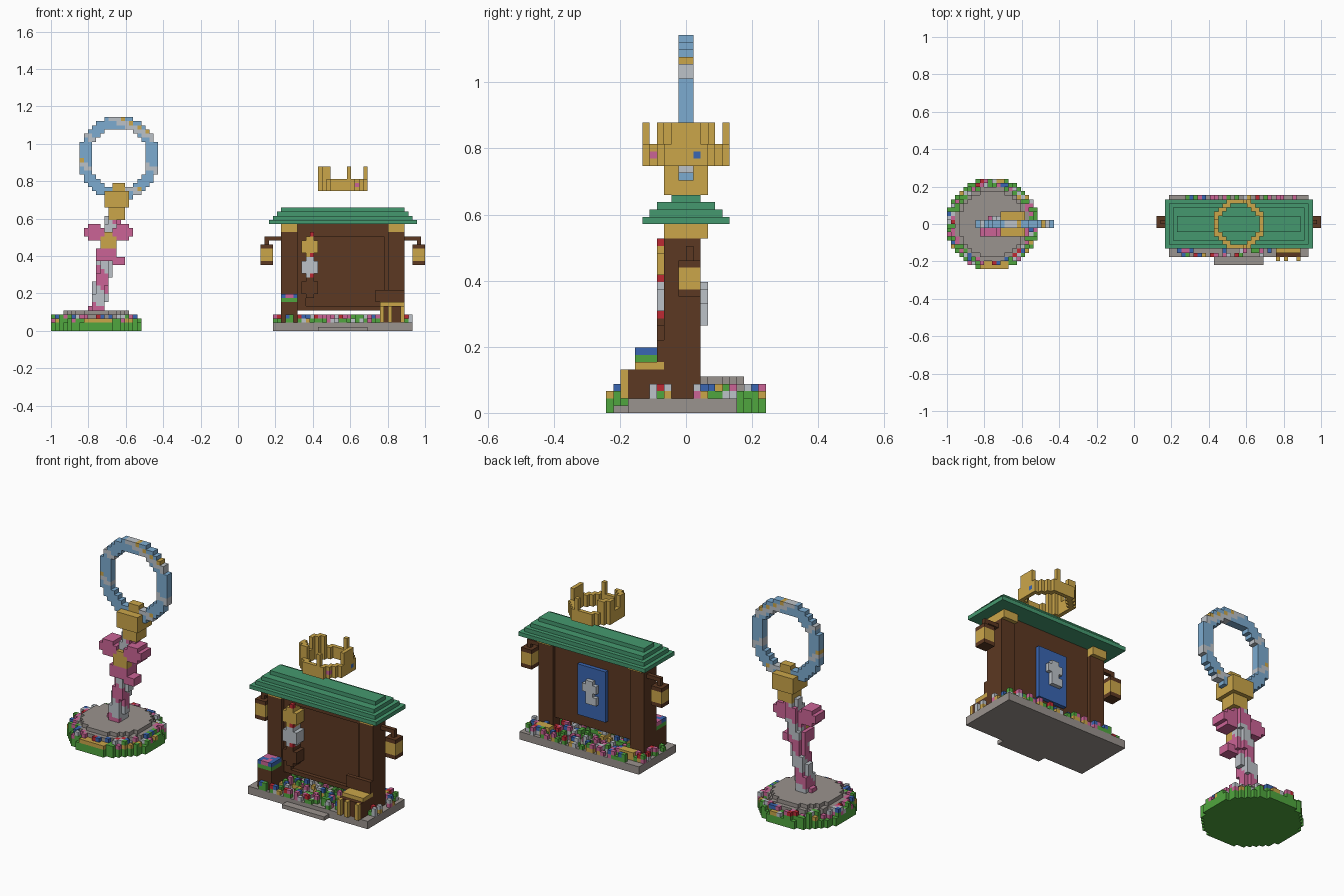
import bpy, bmesh, math, random

random.seed(4)
U = 2 / 91             # block size
HOUSE, DISC = 25.5, -34.5   # x centres, in blocks
taken = set()

if "Cube" in bpy.data.objects:
    bpy.data.objects.remove(bpy.data.objects["Cube"], do_unlink=True)

PALETTE = {
    "gold": "CBA64A", "brown": "5C3822", "roof_green": "45996F", "grass": "50A63E",
    "stone": "9A938E", "silver": "BCC2C8", "pink": "CB6496", "sky_blue": "7CABD0",
    "deep_blue": "3A66B2", "red": "BE2A34",
}


def make_material(name, code):
    def linear(v):
        return v / 12.92 if v < 0.04 else ((v + 0.055) / 1.055) ** 2.4
    rgb = [linear(int(code[i:i + 2], 16) / 255) for i in (0, 2, 4)] + [1]
    mat = bpy.data.materials.new(name)
    mat.use_nodes = True
    mat.diffuse_color = rgb
    mat.node_tree.nodes["Principled BSDF"].inputs["Base Color"].default_value = rgb
    return mat


MATS = {n: make_material(n, c) for n, c in PALETTE.items()}


def build(name, ox, cells):
    """Turn {(x, y, z): colour} blocks into one mesh, skipping filled space."""
    cells = {k: c for k, c in cells.items() if (k[0] + ox, k[1], k[2]) not in taken}
    taken.update((x + ox, y, z) for x, y, z in cells)
    bm, verts = bmesh.new(), {}
    colours = sorted(set(cells.values()))
    for cell, colour in cells.items():
        for a in range(3):
            for side in (0, 1):
                near = list(cell)
                near[a] += 2 * side - 1
                if tuple(near) in cells:
                    continue
                quad = []
                for db, dc in ((0, 0), (1, 0), (1, 1), (0, 1)):
                    p = list(cell)
                    p[a] += side
                    p[(a + 1) % 3] += db
                    p[(a + 2) % 3] += dc
                    p = tuple(p)
                    if p not in verts:
                        verts[p] = bm.verts.new(((p[0] + ox) * U, p[1] * U, p[2] * U))
                    quad.append(verts[p])
                face = bm.faces.new(quad if side else quad[::-1])
                face.material_index = colours.index(colour)
    mesh = bpy.data.meshes.new(name)
    bm.to_mesh(mesh)
    bm.free()
    for c in colours:
        mesh.materials.append(MATS[c])
    obj = bpy.data.objects.new(name, mesh)
    bpy.context.scene.collection.objects.link(obj)


def box(x, y, z, colour):
    return {(i, j, k): colour for i in range(*x) for j in range(*y) for k in range(*z)}


def disc(r, z, colour):
    n = math.ceil(r)
    return {c: colour for c in box((-n, n), (-n, n), z, colour)
            if math.hypot(c[0] + .5, c[1] + .5) < r}


def flowers(spots, z, density):
    """Random stems topped by random blossoms."""
    out = {}
    for x, y in sorted(spots):
        if random.random() < density:
            out[x, y, z] = random.choice(["grass", "grass", "grass", "pink", "silver", "gold"])
            if random.random() < .55:
                out[x, y, z + 1] = random.choice(
                    ["pink", "deep_blue", "silver", "red", "grass", "pink"])
    return out


# Shop: ground slab, step, posts and wall
build("shop_slab", HOUSE, box((-17, 17), (-8, 7), (0, 2), "stone"))
build("front_step", HOUSE, box((-6, 6), (-10, -8), (0, 1), "stone"))
for side, x in (("right", (-15, -11)), ("left", (11, 15))):
    build(side + "_post", HOUSE, box(x, (-3, 2), (2, 24), "brown"))
    build(side + "_post_cap", HOUSE, box(x, (-3, 3), (24, 26), "gold"))
frame = {c: m for c, m in box((-11, 11), (-2, 1), (5, 26), "brown").items()
         if c[1] > -2 or not (-10 < c[0] < 10 and 5 < c[2] < 23)}
build("wall", HOUSE, frame)

# Stepped roof
roof = {}
for level, (hx, hy) in enumerate(((18, 6), (17, 5), (16, 4), (15, 2))):
    roof |= box((-hx, hx), (-hy, hy), (26 + level, 27 + level), "roof_green")
build("roof", HOUSE, roof)

# Floating crown with five prongs
crown = {}
for (x, y, z), m in disc(6.1, (34, 40), "gold").items():
    cx, cy = x + .5, abs(y + .5)
    prong = cx > 5 and cy < 2 or x == 1 or cx < -3 and 1 < cy < 4
    if math.hypot(cx, cy) > 4.8 and (z < 37 or prong):
        crown[x, y, z] = m
crown[3, -5, 35] = "pink"
crown[5, 1, 35] = "deep_blue"
build("crown", HOUSE, crown)

# Lanterns on side arms
for side, s in (("right", -1), ("left", 1)):
    def span(a, b):
        return (a, b) if s > 0 else (-b, -a)
    lamp = box(span(17, 20), (-1, 2), (16, 21), "brown")
    lamp |= box(span(17, 20), (-1, 2), (17, 20), "gold")
    lamp |= box(span(18, 19), (0, 1), (21, 23), "brown")
    lamp |= box(span(15, 19), (0, 1), (22, 23), "brown")
    build(side + "_lantern", HOUSE, lamp)

# Hanging charms on the front wall
for name, z, colour in (("top", 18, "gold"), ("middle", 13, "silver"), ("low", 8, "brown")):
    charm = box((-10, -6), (-4, -1), (z + 1, z + 4), colour)
    charm |= box((-9, -7), (-4, -1), (z, z + 5), colour)
    for x in (-10, -7):
        for y in (-4, -3, -2, -1):
            charm.pop((x, y, z + 4), None)
    if colour != "brown":
        charm[-8, -4, z + 5] = charm[-8, -4, z] = "red"
    build(name + "_charm", HOUSE, charm)

# Blue back panel with a silver emblem
build("back_panel", HOUSE, box((-4, 4), (1, 2), (8, 21), "deep_blue"))
emblem = box((-2, 2), (2, 3), (15, 17), "silver") | box((-1, 1), (2, 3), (12, 18), "silver")
emblem |= box((-2, 1), (2, 3), (12, 14), "silver")
build("back_emblem", HOUSE, emblem)

# Planter and bench
planter = box((-15, -11), (-7, -3), (2, 7), "brown") | box((-15, -11), (-7, -3), (7, 8), "grass")
for c in box((-15, -11), (-7, -3), (8, 9), "pink"):
    planter[c] = random.choice(["pink", "deep_blue", "deep_blue", "pink"])
build("planter", HOUSE, planter)
build("bench_seat", HOUSE, box((9, 15), (-7, -3), (6, 7), "gold"))
build("bench_body", HOUSE, box((9, 15), (-8, -3), (2, 6), "brown"))
build("bench_back", HOUSE, box((8, 15), (-4, -3), (7, 10), "brown"))
slats = {}
for x in (9, 11, 14):
    slats |= box((x, x + 1), (-9, -8), (2, 6), "gold")
build("bench_slats", HOUSE, slats)

# Flower beds around the shop
tiles = {}
for x in (-14, 10):
    tiles |= box((x, x + 4), (3, 5), (2, 4), "gold")
build("back_blocks", HOUSE, tiles)
bed = {(x, y) for x in range(-17, 17) for y in range(-8, 7) if abs(x) < 15 or abs(y) < 6}
build("shop_flowers", HOUSE, flowers(bed, 2, .5))

# Monument: grass disc, plinth, ring of flowers
build("grass_disc", DISC, disc(11.2, (0, 2), "grass"))
build("disc_step", DISC, box((-3, 4), (-11, -9), (2, 3), "gold"))
build("plinth", DISC, disc(9, (2, 4), "stone") | disc(8.2, (4, 5), "stone"))
rim = {(x, y) for x, y, z in disc(11, (0, 1), "grass")}
build("ring_flowers", DISC, flowers(rim, 2, .75))

# Hoop with diagonal bands
hoop = {}
for x, y, z in box((-5, 16), (-1, 1), (31, 53), "sky_blue"):
    dx, dz = x + .5 - 5.5, z + .5 - 42
    outer = (dx / 9.6) ** 2 + (dz / 10.1) ** 2
    inner = (dx / 6.9) ** 2 + (dz / 7.3) ** 2
    if outer <= 1 < inner:
        band = (x + 2 * z) % 15
        hoop[x, y, z] = "silver" if band < 3 else "gold" if band == 3 and outer > .8 else "sky_blue"

# Golden grip under the hoop
grip = box((3, 7), (-2, 2), (27, 30), "gold") | box((2, 8), (-3, 3), (30, 34), "gold")
grip |= box((4, 7), (-1, 1), (34, 36), "gold")
build("grip", DISC, grip)
build("hoop", DISC, hoop)

# Ribbons on the pole
ribbon = box((1, 5), (-3, -1), (20, 24), "gold")
for x in (-3, 4):
    ribbon |= box((x, x + 5), (-3, 1), (23, 25), "pink")
    ribbon |= box((x + 1, x + 4), (-3, 1), (22, 26), "pink")
ribbon |= box((0, 5), (-3, 1), (17, 20), "pink") | box((4, 7), (-3, 0), (16, 18), "pink")
build("ribbons", DISC, ribbon)

# Leaning pole with a spiral stripe
pole = {}
for x, y, z in box((-3, 8), (-3, 3), (5, 28), "silver"):
    dx, dy = x + .5 - (.3 + (z - 5) * .17), y + .5
    if math.hypot(dx, dy) < 2:
        turn = math.atan2(dy, dx) / math.tau * 8 + z
        pole[x, y, z] = "pink" if turn % 8 < 4 else "silver"
build("pole", DISC, pole)
